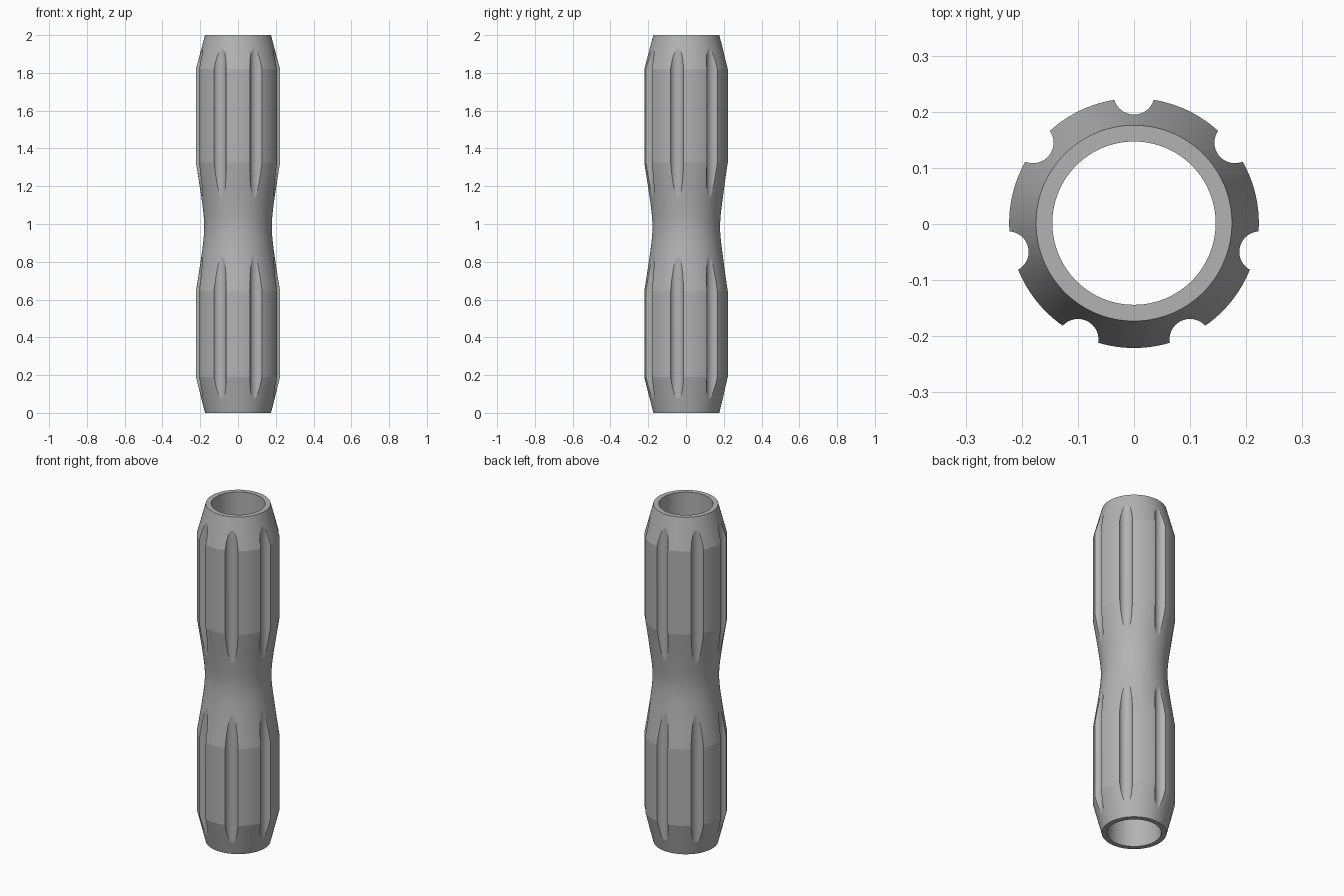
import bpy, bmesh
from math import sin, cos, pi, radians, sqrt

if "Cube" in bpy.data.objects:
    bpy.data.objects.remove(bpy.data.objects["Cube"], do_unlink=True)

SIDES = 128
BORE, RIM, BODY, WAIST = 0.1455, 0.1745, 0.2225, 0.179
CENTRE_Y = 0.0015


def make_object(name, bm):
    bmesh.ops.recalc_face_normals(bm, faces=bm.faces)
    mesh = bpy.data.meshes.new(name)
    bm.to_mesh(mesh)
    bm.free()
    obj = bpy.data.objects.new(name, mesh)
    bpy.context.collection.objects.link(obj)
    return obj


def lathe(name, profile):
    """Revolve a closed (radius, height) outline around z."""
    bm = bmesh.new()
    rings = [[bm.verts.new((r * cos(2 * pi * i / SIDES), r * sin(2 * pi * i / SIDES), z))
              for i in range(SIDES)] for r, z in profile]
    for a, b in zip(rings, rings[1:] + rings[:1]):
        for i in range(SIDES):
            j = (i + 1) % SIDES
            bm.faces.new((a[i], a[j], b[j], b[i]))
    return make_object(name, bm)


# Curved waist between the two straight grips
LOW, HIGH, STEPS, SOFT = 0.645, 1.325, 28, 0.015
middle, half = (LOW + HIGH) / 2, (HIGH - LOW) / 2
slope = sqrt((BODY - WAIST + SOFT) ** 2 - SOFT ** 2) / half
waist = []
for i in range(STEPS + 1):
    dz = half * (2 * i / STEPS - 1)
    waist.append((WAIST - SOFT + sqrt(SOFT ** 2 + (slope * dz) ** 2), middle + dz))

# Hollow sleeve with tapered ends
outline = [(BORE, 0), (RIM, 0), (BODY, 0.19)] + waist + [(BODY, 1.82), (RIM, 2), (BORE, 2)]
sleeve = lathe("fluted_sleeve", outline)

# Seven round flutes cut along the length
bm = bmesh.new()
for k in range(7):
    a = radians(90) + 2 * pi * k / 7
    made = bmesh.ops.create_cone(bm, cap_ends=True, segments=96,
                                 radius1=0.0365, radius2=0.0365, depth=2.4)
    bmesh.ops.translate(bm, verts=made["verts"], vec=(0.23 * cos(a), 0.23 * sin(a), 1))
cutter = make_object("flute_cutter", bm)
cutter.hide_render = True

cut = sleeve.modifiers.new("flutes", 'BOOLEAN')
cut.operation = 'DIFFERENCE'
cut.solver = 'EXACT'
cut.object = cutter
bpy.context.view_layer.objects.active = sleeve
sleeve.select_set(True)
bpy.ops.object.modifier_apply(modifier=cut.name)
bpy.data.objects.remove(cutter, do_unlink=True)

# Plain grey finish
grey = bpy.data.materials.new("plain_grey")
grey.use_nodes = True
colour = (0.45, 0.45, 0.45, 1)
grey.diffuse_color = colour
grey.node_tree.nodes["Principled BSDF"].inputs["Base Color"].default_value = colour
sleeve.data.materials.clear()
sleeve.data.materials.append(grey)

sleeve.location.y = CENTRE_Y
bpy.ops.object.shade_smooth_by_angle(angle=radians(6))
